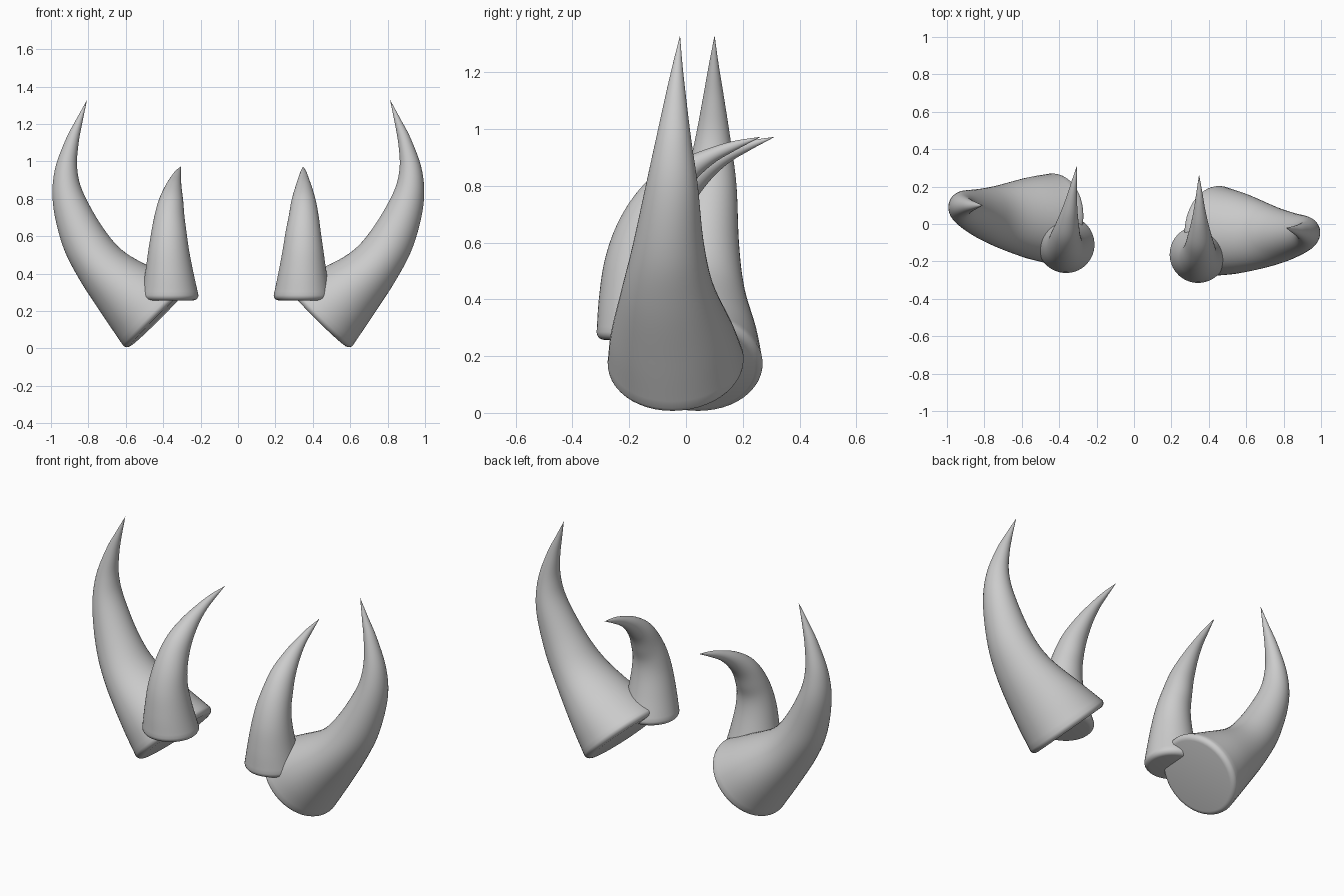
import bpy, bmesh, math
from mathutils import Vector

if "Cube" in bpy.data.objects:
    bpy.data.objects.remove(bpy.data.objects["Cube"])

SIDES, STEPS, ROUND = 48, 6, 0.028
TURN = -0.075  # slight turn of the whole set about z

horn_mat = bpy.data.materials.new("horn grey")
horn_mat.use_nodes = True
GREY = (0.6, 0.6, 0.6, 1)
horn_mat.diffuse_color = GREY
horn_mat.node_tree.nodes["Principled BSDF"].inputs["Base Color"].default_value = GREY


def spline(rows):
    """Catmull-Rom through the cross-sections, per component."""
    pts = [Vector(r) for r in rows]
    ext = [2 * pts[0] - pts[1]] + pts + [2 * pts[-1] - pts[-2]]
    out = []
    for a, b, c, d in zip(ext, ext[1:], ext[2:], ext[3:]):
        for i in range(STEPS):
            t = i / STEPS
            out.append(0.5 * (2 * b + (c - a) * t + (2 * a - 5 * b + 4 * c - d) * t * t
                              + (3 * b - a - 3 * c + d) * t ** 3))
    return out + [pts[-1]]


def make_horn(name, rows, place, side):
    """rows: outer edge (p, z), inner edge (p, z), sideways centre, sideways half-width.
    place turns (p, sideways, z) into a point; side is 1 for left, -1 for right."""
    rings = []
    for po, zo, pi, zi, s, w in spline(rows):
        mid = Vector(place((po + pi) / 2, s, (zo + zi) / 2))
        u = Vector(place((po - pi) / 2, 0, (zo - zi) / 2))
        rings.append((mid, u, Vector(place(0, max(w, 0), 0))))

    # rounded rim leading to the flat base
    mid, u, v = rings[0]
    out = u.cross(v).normalized()
    if out.z > 0:
        out = -out
    rim = []
    for i in range(5, 0, -1):
        a = math.pi / 2 * i / 5
        k = 1 - ROUND * (1 - math.cos(a)) / u.length
        rim.append((mid + out * ROUND * math.sin(a), u * k, v * k))
    rings = rim + rings

    bm = bmesh.new()
    loops = []
    for mid, u, v in rings[:-1]:
        loop = []
        for j in range(SIDES):
            a = 2 * math.pi * j / SIDES
            p = mid + u * math.cos(a) + v * math.sin(a)
            loop.append(bm.verts.new((p.x * side, p.y, p.z)))
        loops.append(loop)
    for lo, hi in zip(loops, loops[1:]):
        for j in range(SIDES):
            k = (j + 1) % SIDES
            bm.faces.new((lo[j], lo[k], hi[k], hi[j]))
    bm.faces.new(loops[0])
    end = rings[-1][0]
    tip = bm.verts.new((end.x * side, end.y, end.z))
    for j in range(SIDES):
        bm.faces.new((loops[-1][j], loops[-1][(j + 1) % SIDES], tip))
    bmesh.ops.recalc_face_normals(bm, faces=bm.faces)

    mesh = bpy.data.meshes.new(name)
    bm.to_mesh(mesh)
    bm.free()
    mesh.materials.append(horn_mat)
    obj = bpy.data.objects.new(name, mesh)
    bpy.context.collection.objects.link(obj)
    obj.rotation_euler.z = TURN
    bpy.ops.object.select_all(action="DESELECT")
    obj.select_set(True)
    bpy.context.view_layer.objects.active = obj
    bpy.ops.object.shade_smooth_by_angle(angle=math.radians(50))


# large horns sweep outward and up
large = [
    (.615, .015, .28, .35, -.003, .24),
    (.72, .17, .40, .405, -.007, .215),
    (.85, .37, .60, .51, -.01, .162),
    (.94, .55, .72, .64, 0, .125),
    (.993, .77, .83, .83, .018, .092),
    (.985, .95, .864, .96, .025, .064),
    (.925, 1.12, .858, 1.09, .03, .038),
    (.867, 1.23, .836, 1.215, .034, .018),
    (.812, 1.33, .812, 1.33, .04, 0),
]
# small horns stand in front and hook backward
small = [
    (-.289, .285, .016, .285, .354, .152),
    (-.281, .4, -.02, .41, .357, .129),
    (-.262, .53, -.043, .52, .36, .109),
    (-.225, .645, -.045, .6, .36, .094),
    (-.17, .745, -.025, .67, .36, .08),
    (-.1, .825, .005, .745, .356, .066),
    (0, .889, .06, .82, .35, .046),
    (.1, .93, .125, .88, .343, .029),
    (.19, .957, .2, .925, .336, .016),
    (.29, .973, .29, .973, .327, 0),
]

for label, side in (("left", 1), ("right", -1)):
    make_horn(label + "_large_horn", large, lambda p, s, z: (p, s, z), side)
    make_horn(label + "_small_horn", small, lambda p, s, z: (s, p, z), side)
